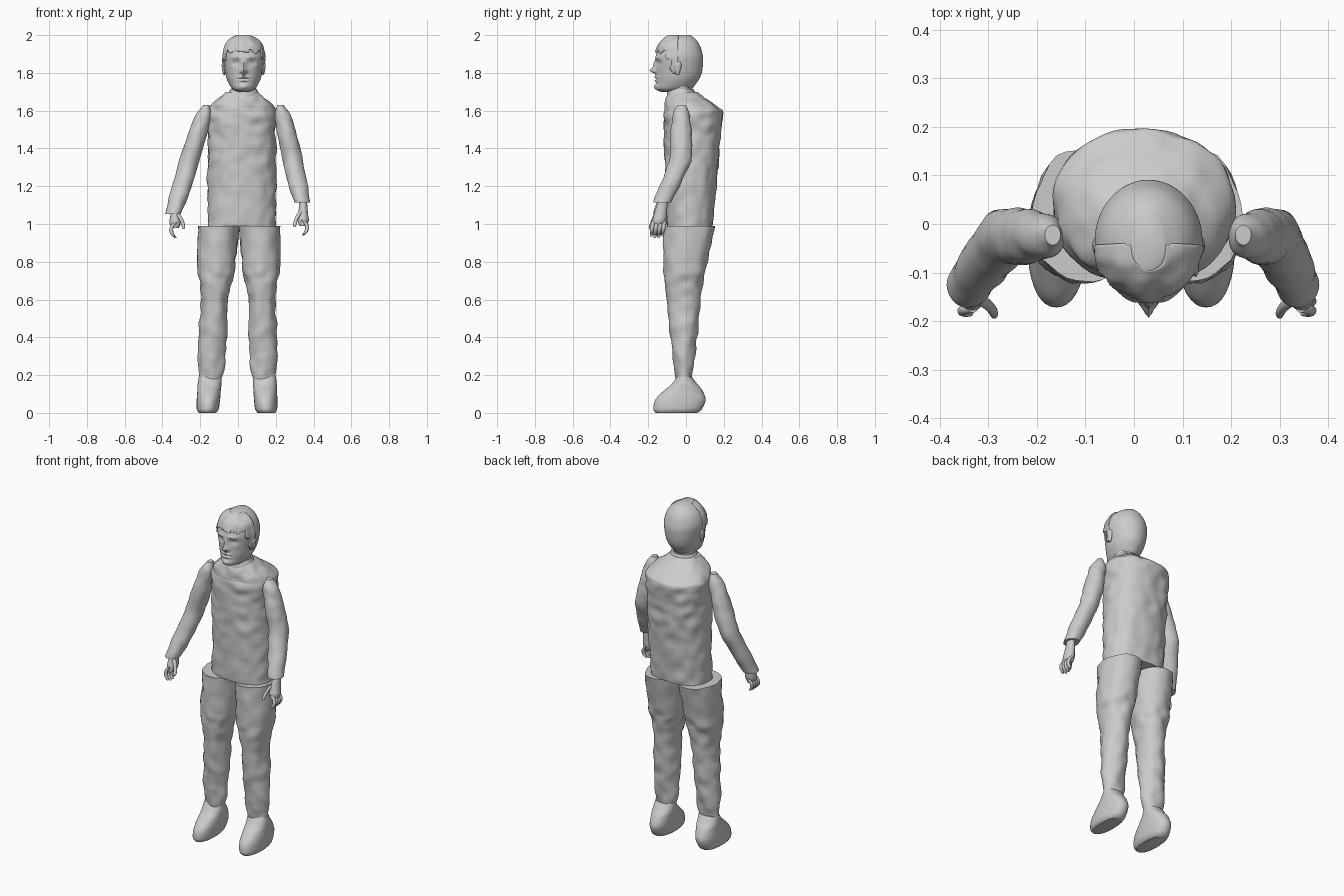
import bpy, bmesh, math
from mathutils import Vector, noise

cube = bpy.data.objects.get("Cube")
if cube:
    bpy.data.objects.remove(cube)

GREY = (0.6, 0.6, 0.6, 1)
grey = bpy.data.materials.new("plain grey")
grey.use_nodes = True
grey.diffuse_color = GREY
grey.node_tree.nodes["Principled BSDF"].inputs["Base Color"].default_value = GREY


def spline(a, b, c, d, t):
    """Smooth value between b and c."""
    linear, square, cube = c - a, 2 * a - 5 * b + 4 * c - d, 3 * b - a - 3 * c + d
    return b + (linear * t + square * t ** 2 + cube * t ** 3) / 2


def loft(name, rows, centre, power=2, segments=36, steps=6, bump=0, shape=None, keep=None):
    """Smooth body through level sections (height, half width, half depth) around a centre rule."""
    rings = []
    last = len(rows) - 1
    for i in range(last):
        near = rows[max(0, i - 1)], rows[i], rows[i + 1], rows[min(last, i + 2)]
        rings += [[spline(*values, k / steps) for values in zip(*near)] for k in range(steps)]
    rings.append(rows[-1])
    bm = bmesh.new()
    grid = []
    for z, width, depth in rings:
        x, y = centre(z)
        loop = []
        for k in range(segments):
            angle = math.tau * k / segments
            out = Vector((math.cos(angle), math.sin(angle), 0))
            c, s = (math.copysign(abs(v) ** (2 / power), v) for v in out.xy)
            point = Vector((x + width * c, y + depth * s, z))
            point += out * bump * noise.noise(point * 18)
            loop.append(bm.verts.new(shape(point, out) if shape else point))
        grid.append(loop)
    for low, high in zip(grid, grid[1:]):
        for k in range(segments):
            bm.faces.new((low[k - 1], low[k], high[k], high[k - 1]))
    bm.faces.new(grid[0])
    bm.faces.new(grid[-1])
    bmesh.ops.recalc_face_normals(bm, faces=bm.faces)
    if keep:
        spare = [f for f in bm.faces if not keep(f.calc_center_median())]
        bmesh.ops.delete(bm, geom=spare, context='FACES')
    mesh = bpy.data.meshes.new(name)
    bm.to_mesh(mesh)
    bm.free()
    mesh.materials.append(grey)
    part = bpy.data.objects.new(name, mesh)
    bpy.context.collection.objects.link(part)
    bpy.ops.object.select_all(action='DESELECT')
    part.select_set(True)
    bpy.context.view_layer.objects.active = part
    bpy.ops.object.shade_smooth_by_angle(angle=math.radians(40))
    return part


def add_right(part, lean, drop=lambda z: 0):
    """Mirrored copy of a left part, leaned sideways and lowered by height."""
    twin = part.copy()
    twin.name = part.name.replace("left", "right")
    twin.data = part.data.copy()
    bpy.context.collection.objects.link(twin)
    for v in twin.data.vertices:
        x, y, z = v.co
        v.co = lean(z) - x, y, z - drop(z)
    twin.data.flip_normals()


# Jacket and collar
MID = 0.03
loft("jacket", [(0.99, 0.18, 0.12), (1.3, 0.18, 0.14), (1.48, 0.18, 0.15), (1.58, 0.185, 0.155),
                (1.62, 0.17, 0.14), (1.66, 0.13, 0.11), (1.7, 0.08, 0.07)],
     lambda z: (0.02, 0.02 + 0.03 * (z - 1) - 0.6 * max(0, z - 1.6)),
     power=2.3, segments=64, steps=12, bump=0.01)
loft("collar", [(1.65, 0.09, 0.08), (1.69, 0.08, 0.075), (1.715, 0.07, 0.065)],
     lambda z: (MID, -0.025))
loft("neck", [(1.65, 0.06, 0.06), (1.78, 0.07, 0.06)], lambda z: (MID, -0.03))


# Trouser legs and shoes
def stance(z):
    return 0.025 * z - 0.012


LEG = [(0.17, 0.06), (0.3, 0.075), (0.42, 0.075), (0.58, 0.07), (0.7, 0.087),
       (0.78, 0.102), (0.99, 0.108)]
leg = loft("left_trouser_leg", [(z, width, 0.02 + 0.12 * z) for z, width in LEG],
           lambda z: (0.145 - 0.03 * z, 0.1 * max(0, z - 0.7) - 0.012), bump=0.01)
shoe = loft("left_shoe", [(0, 0.045, 0.11), (0.02, 0.058, 0.128), (0.07, 0.062, 0.133),
                          (0.12, 0.062, 0.1), (0.15, 0.063, 0.07), (0.19, 0.06, 0.04)],
            lambda z: (0.15 - 0.05 * z, 0.3 * min(z, 0.14) - 0.05), power=2.2)
for part in leg, shoe:
    add_right(part, stance)

# Sleeves, bent forward below the elbow
SHOULDER, ELBOW = 1.63, 1.34
SLEEVE = [(1.115, 0.042), (1.24, 0.052), (1.42, 0.053), (1.52, 0.049), (1.59, 0.038),
          (SHOULDER, 0.016)]
sleeve = loft("left_sleeve", [(z, r, r + 0.004) for z, r in SLEEVE],
              lambda z: (0.225 + 0.22 * (SHOULDER - z), -0.025 - 0.45 * max(0, ELBOW - z)),
              bump=0.007)
add_right(sleeve, lambda z: 0.12 * (z - 1.15), lambda z: 0.12 * (SHOULDER - z))

# Hands: palm, thumb and four curled fingers
hand = [
    loft("left_palm", [(0.99, 0.02, 0.03), (1.02, 0.03, 0.036), (1.06, 0.025, 0.033),
                       (1.13, 0.02, 0.025)],
         lambda z: (0.345, 0.2 * (z - 1) - 0.146), segments=16),
    loft("left_thumb", [(0.985, 0.005, 0.005), (1, 0.009, 0.009), (1.07, 0.012, 0.012)],
         lambda z: (0.3 + 5 * (z - 0.985) ** 2, 0.45 * (z - 1) - 0.183), segments=12)]
for k in range(4):
    tip = 0.936 + 0.006 * abs(k - 1.5)
    hand.append(loft(f"left_finger_{k + 1}",
                     [(tip, 0.006, 0.006), (tip + 0.02, 0.01, 0.01), (1.02, 0.01, 0.01)],
                     lambda z: (0.366 - 14 * (z - 0.98) ** 2, 0.02 * k + 0.15 * (z - 1) - 0.176),
                     segments=12))
for part in hand:
    add_right(part, lambda z: 0.012, lambda z: 0.012)

# Face features: side offset, height, push forward, width, height of the bump
FACE = {
    "nose tip": (0, 1.812, 0.034, 0.014, 0.014),
    "nose bridge": (0, 1.842, 0.014, 0.01, 0.022),
    "nostril": (0.017, 1.806, 0.008, 0.007, 0.007),
    "eye socket": (0.042, 1.853, -0.016, 0.02, 0.012),
    "eyeball": (0.04, 1.852, 0.008, 0.01, 0.006),
    "brow": (0.038, 1.882, 0.006, 0.024, 0.008),
    "upper lip": (0, 1.776, 0.011, 0.026, 0.006),
    "mouth line": (0, 1.768, -0.007, 0.03, 0.003),
    "lower lip": (0, 1.758, 0.009, 0.022, 0.006),
    "chin": (0, 1.728, 0.01, 0.022, 0.012),
}


def sculpt(point, out):
    for x, z, push, width, height in FACE.values():
        away = ((abs(point.x - MID) - x) / width) ** 2 + ((point.z - z) / height) ** 2
        point.y -= push * math.exp(-away) * min(1, max(0, -1.6 * out.y))
    return point


# Head
SKULL = [(1.7, 0.03, 0.06), (1.715, 0.06, 0.094), (1.75, 0.082, 0.108), (1.79, 0.096, 0.119),
         (1.87, 0.11, 0.126), (1.91, 0.108, 0.12), (1.95, 0.093, 0.106), (1.98, 0.067, 0.084),
         (2, 0.033, 0.06)]


def head_centre(z):
    return MID, -0.035 - 2.3 * max(0, 1.83 - z) ** 2


loft("head", SKULL, head_centre, segments=96, steps=9, shape=sculpt)


# Ragged hair over the front half
def tousle(point, out):
    lift = 0.006 + 0.009 * noise.noise(Vector((point.x * 25, point.y * 25, point.z * 14)))
    return point + out * max(0.001, lift)


def in_hair(c):
    ragged = 0.022 * noise.noise(Vector((c.x * 40, c.y * 40, 0)))
    edge = 1.915 if c.y < -0.105 else 1.87 if c.y < -0.08 else 1.8
    return c.y < -0.042 and c.z > edge + ragged


hair = loft("hair", SKULL, head_centre, segments=96, steps=9, shape=tousle, keep=in_hair)
shell = hair.modifiers.new("thickness", 'SOLIDIFY')
shell.thickness = 0.008

# Ears
ear = loft("left_ear", [(1.79, 0.004, 0.008), (1.815, 0.01, 0.015), (1.845, 0.012, 0.021),
                        (1.865, 0.006, 0.012)],
           lambda z: (MID + 0.104, -0.045), segments=16)
add_right(ear, lambda z: 2 * MID)
